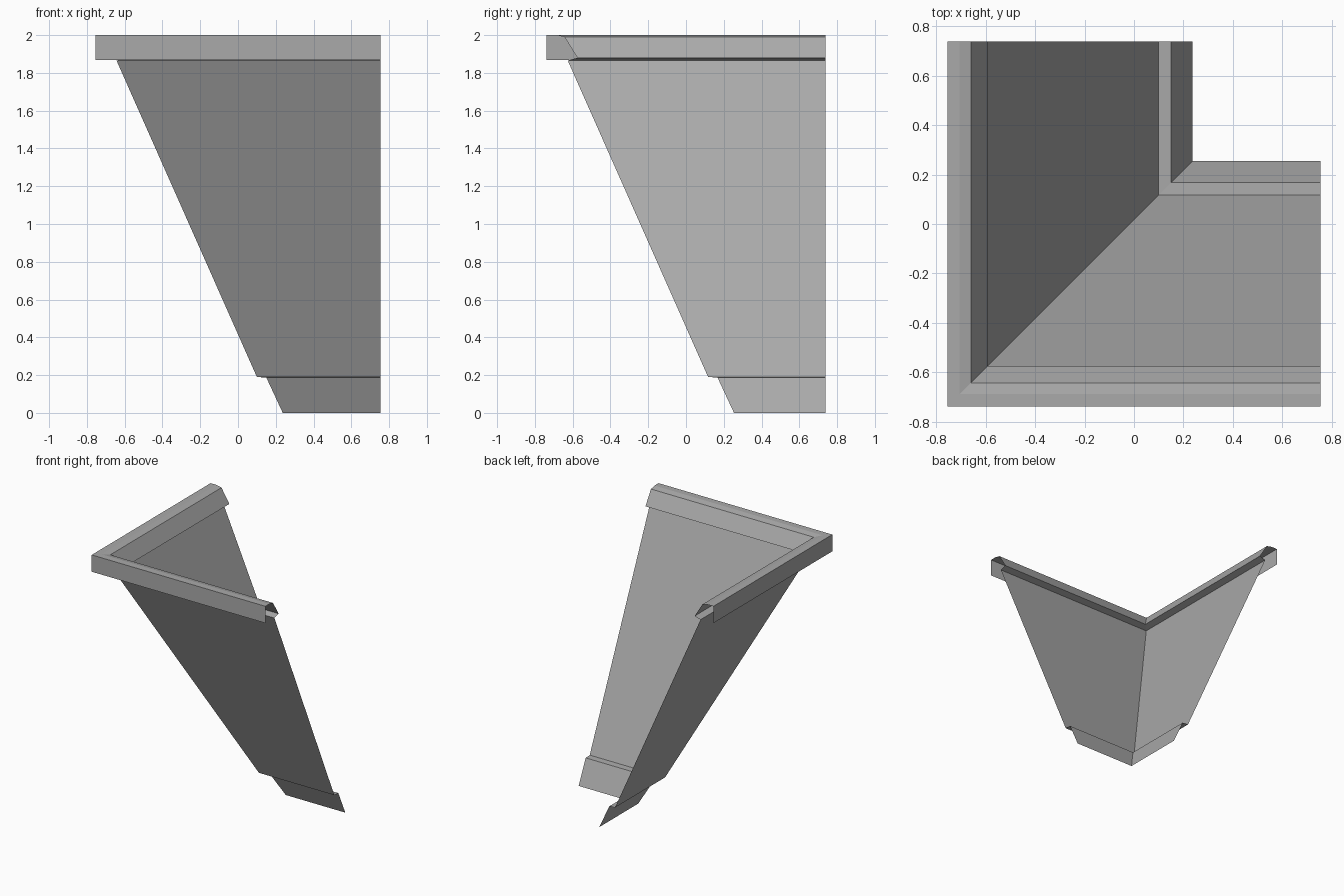
import bpy, bmesh

cube = bpy.data.objects.get("Cube")
if cube:
    bpy.data.objects.remove(cube, do_unlink=True)

# Plain grey sheet metal
grey = bpy.data.materials.new("sheet grey")
grey.use_nodes = True
colour = (0.4, 0.4, 0.4, 1)
grey.diffuse_color = colour
grey.node_tree.nodes["Principled BSDF"].inputs["Base Color"].default_value = colour

END_X, END_Y = 0.755, 0.738


def mitred_sheet(name, profile):
    """Sweep an open (inset, height) profile round a right-angled corner."""
    bm = bmesh.new()
    rows = []
    for inset, z in profile:
        x, y = inset - END_X, inset - END_Y
        rows.append([bm.verts.new(p) for p in ((END_X, y, z), (x, y, z), (x, END_Y, z))])
    for upper, lower in zip(rows, rows[1:]):
        for i in range(2):
            bm.faces.new((upper[i], upper[i + 1], lower[i + 1], lower[i]))
    mesh = bpy.data.meshes.new(name)
    bm.to_mesh(mesh)
    bm.free()
    mesh.materials.append(grey)
    obj = bpy.data.objects.new(name, mesh)
    bpy.context.collection.objects.link(obj)
    return obj


# Folded rim: outer lip, top, inner slope and return to the wall
mitred_sheet("folded_rim", [(0, 1.868), (0, 2), (0.05, 2), (0.095, 1.99),
                            (0.163, 1.88), (0.112, 1.865)])
# Leaning wall
mitred_sheet("leaning_wall", [(0.112, 1.865), (0.855, 0.19)])
# Stepped foot: small ledge and lower flange
mitred_sheet("stepped_foot", [(0.855, 0.19), (0.905, 0.187), (0.992, 0)])
